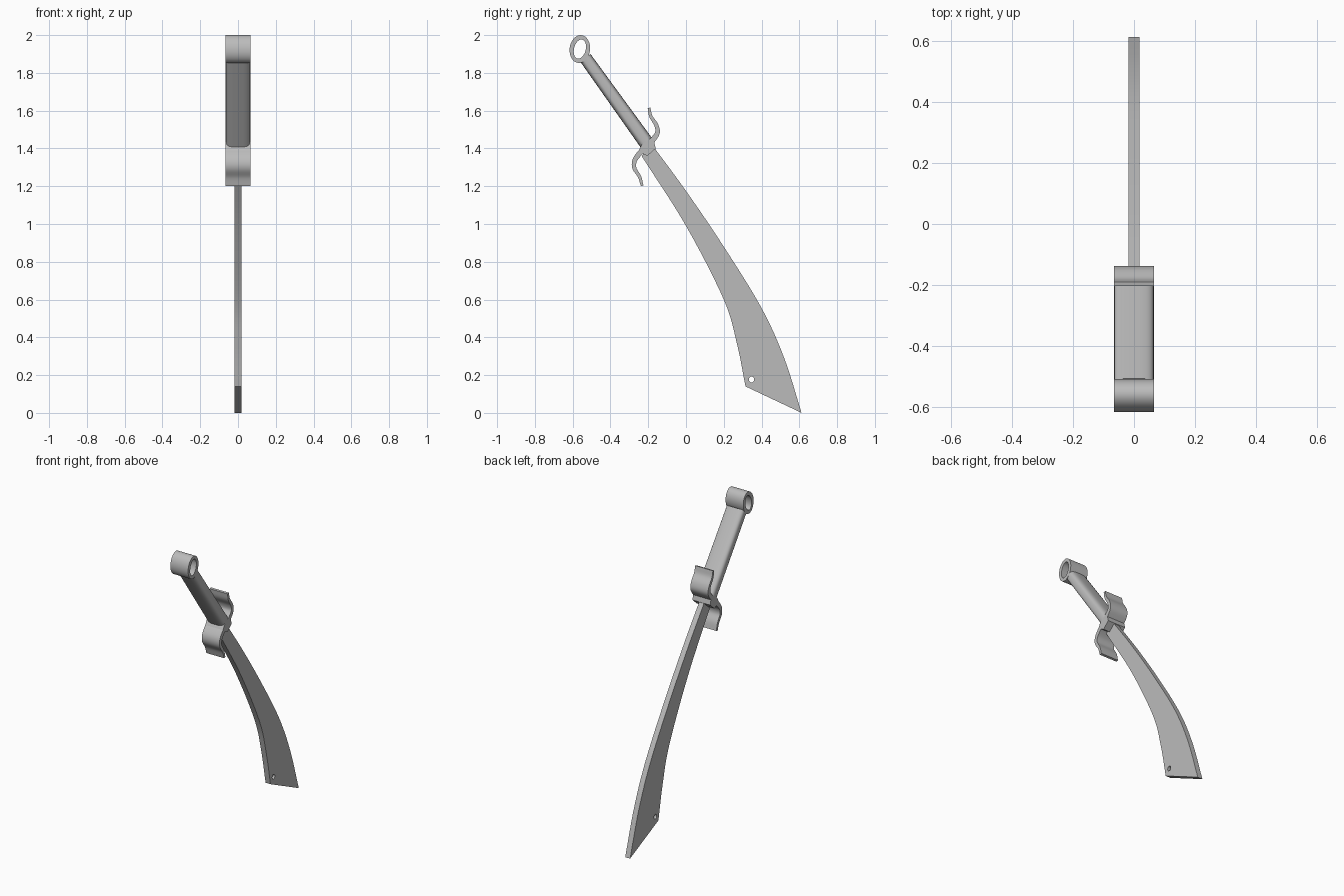
import bpy, bmesh, math
from mathutils import Vector, Matrix

old = bpy.data.objects.get("Cube")
if old:
    bpy.data.objects.remove(old, do_unlink=True)

STEEL = (0.5, 0.5, 0.5, 1)
steel = bpy.data.materials.new("grey steel")
steel.use_nodes = True
steel.diffuse_color = STEEL
steel.node_tree.nodes["Principled BSDF"].inputs["Base Color"].default_value = STEEL

HILT = 0.065       # half width of hilt parts
BLADE = 0.018      # half thickness of blade


def activate(ob):
    bpy.ops.object.select_all(action='DESELECT')
    ob.select_set(True)
    bpy.context.view_layer.objects.active = ob


def smooth_path(points, steps=6):
    """Catmull-Rom curve through 2D points."""
    p = [Vector(q) for q in points]
    p = [2 * p[0] - p[1]] + p + [2 * p[-1] - p[-2]]
    out = []
    for a, b, c, d in zip(p, p[1:], p[2:], p[3:]):
        for i in range(steps):
            t = i / steps
            out.append(0.5 * (2 * b + (c - a) * t + (2 * a - 5 * b + 4 * c - d) * t ** 2
                              + (3 * b - a - 3 * c + d) * t ** 3))
    return out + [p[-2]]


def ellipse(center, ry, rz, tilt=0, count=32):
    turn = Matrix.Rotation(tilt, 2)
    return [Vector(center) + turn @ Vector((ry * math.cos(a), rz * math.sin(a)))
            for a in (math.tau * i / count for i in range(count))]


def plate(name, loops, half):
    """Outline with optional holes in the YZ plane, extruded along X."""
    curve = bpy.data.curves.new(name, 'CURVE')
    curve.dimensions = '2D'
    curve.fill_mode = 'BOTH'
    curve.extrude = half
    for loop in loops:
        spline = curve.splines.new('POLY')
        spline.points.add(len(loop) - 1)
        for point, co in zip(spline.points, loop):
            point.co = (co[0], co[1], 0, 1)
        spline.use_cyclic_u = True
    ob = bpy.data.objects.new(name, curve)
    bpy.context.collection.objects.link(ob)
    ob.rotation_euler = (math.pi / 2, 0, math.pi / 2)
    activate(ob)
    bpy.ops.object.convert(target='MESH')
    ob = bpy.context.object
    finish(ob)
    return ob


def finish(ob):
    bm = bmesh.new()
    bm.from_mesh(ob.data)
    bmesh.ops.remove_doubles(bm, verts=bm.verts, dist=0.0002)
    bmesh.ops.recalc_face_normals(bm, faces=bm.faces)
    bm.to_mesh(ob.data)
    bm.free()
    ob.data.materials.clear()
    ob.data.materials.append(steel)
    activate(ob)
    bpy.ops.object.shade_smooth_by_angle(angle=math.radians(35))


def ribbon(path, widths):
    """Closed outline around a path, with half widths from start to end."""
    left, right = [], []
    for i, p in enumerate(path):
        d = (path[min(i + 1, len(path) - 1)] - path[max(i - 1, 0)]).normalized()
        w = widths[0] + (widths[1] - widths[0]) * i / (len(path) - 1)
        n = Vector((-d.y, d.x)) * w
        left.append(p + n)
        right.append(p - n)
    return left + right[::-1]


# Broad curved blade with a small hole near the tip
spine = smooth_path([(-0.18, 1.42), (0, 1.175), (0.2, 0.88), (0.4, 0.555), (0.52, 0.29), (0.612, 0)])
edge = smooth_path([(-0.235, 1.36), (0, 0.99), (0.2, 0.60), (0.27, 0.365), (0.315, 0.14)])
plate("blade", [spine + edge[::-1], ellipse((0.347, 0.177), 0.014, 0.016, count=16)], BLADE)

# Pommel ring
ring = (-0.562, 1.926)
plate("pommel_ring", [ellipse(ring, 0.054, 0.074, -0.12),
                      ellipse(ring, 0.031, 0.052, -0.25)], HILT)

# Guard arms curling in opposite directions
upper = smooth_path([(-0.2, 1.42), (-0.172, 1.45), (-0.151, 1.485), (-0.158, 1.525),
                     (-0.186, 1.57), (-0.196, 1.615)])
lower = smooth_path([(-0.215, 1.40), (-0.247, 1.372), (-0.272, 1.335), (-0.273, 1.295),
                     (-0.246, 1.25), (-0.232, 1.202)])
plate("guard_upper_arm", [ribbon(upper, (0.016, 0.007))], HILT)
plate("guard_lower_arm", [ribbon(lower, (0.016, 0.007))], HILT)

# Collar joining grip and blade
plate("guard_collar", [[(-0.252, 1.385), (-0.235, 1.42), (-0.19, 1.452), (-0.172, 1.445),
                        (-0.16, 1.4), (-0.205, 1.36)]], HILT)

# Flattened rounded grip, lofted between its two ends
bm = bmesh.new()
rings = []
for center, half in (((-0.533, 1.88), 0.034), ((-0.21, 1.43), 0.039)):
    across = Vector((0, 0.81, 0.58))
    loop = []
    for i in range(32):
        a = math.tau * i / 32
        c, s = math.cos(a), math.sin(a)
        x = math.copysign(abs(c) ** 0.6, c) * HILT
        w = math.copysign(abs(s) ** 0.6, s) * half
        loop.append(bm.verts.new(Vector((x, *center)) + across * w))
    rings.append(loop)
for i in range(32):
    j = (i + 1) % 32
    bm.faces.new((rings[0][i], rings[0][j], rings[1][j], rings[1][i]))
for loop in rings:
    bm.faces.new(loop)
mesh = bpy.data.meshes.new("grip")
bm.to_mesh(mesh)
bm.free()
grip = bpy.data.objects.new("grip", mesh)
bpy.context.collection.objects.link(grip)
finish(grip)
